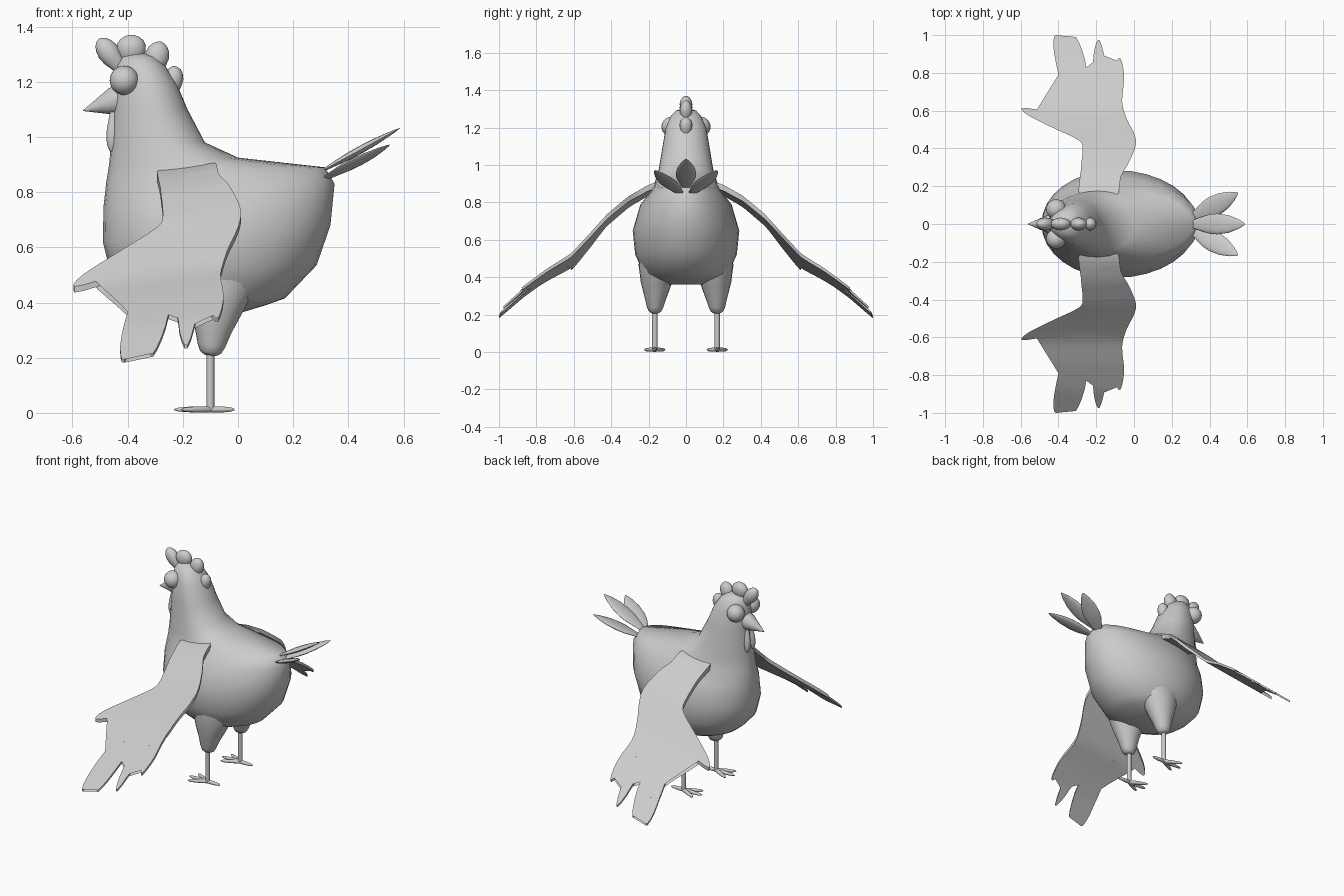
import bpy, bmesh, math
from mathutils import Vector

if "Cube" in bpy.data.objects:
    bpy.data.objects.remove(bpy.data.objects["Cube"])


def finish(name, bm, angle=50):
    bmesh.ops.recalc_face_normals(bm, faces=bm.faces)
    me = bpy.data.meshes.new(name)
    bm.to_mesh(me)
    bm.free()
    ob = bpy.data.objects.new(name, me)
    bpy.context.collection.objects.link(ob)
    bpy.ops.object.select_all(action='DESELECT')
    ob.select_set(True)
    bpy.context.view_layer.objects.active = ob
    bpy.ops.object.shade_smooth_by_angle(angle=math.radians(angle))
    return ob


def loft(name, rings, angle=50):
    bm = bmesh.new()
    vs = [[bm.verts.new(p) for p in r] for r in rings]
    n = len(vs[0])
    for a, b in zip(vs, vs[1:]):
        for i in range(n):
            j = (i + 1) % n
            bm.faces.new((a[i], a[j], b[j], b[i]))
    bm.faces.new(vs[0])
    bm.faces.new(vs[-1])
    return finish(name, bm, angle)


def spindle(name, a, b, side, profile, n=16):
    """Elliptical rings (t, half width, half thickness) from a to b."""
    a, b, side = Vector(a), Vector(b), Vector(side)
    d = b - a
    axis = d.normalized()
    w = (side - axis * side.dot(axis)).normalized()
    h = axis.cross(w)
    angs = [2 * math.pi * i / n for i in range(n)]
    return loft(name, [[a + d * t + w * (p * math.cos(k)) + h * (q * math.sin(k)) for k in angs]
                       for t, p, q in profile])


def scaled(shape, w, h):
    return [(t, s * w, s * h) for t, s in shape]


LOBE = [(0, .5), (.15, .65), (.4, .93), (.6, 1), (.78, .87), (.9, .62), (.97, .33), (1, .05)]
LEAF = [(0, .3), (.15, .6), (.35, .93), (.5, 1), (.7, .85), (.87, .5), (.96, .22), (1, .03)]

# body and neck: z front, z back, x front, x widest, x back, half width
sections = [
    (.36, .36, -.26, -.12, .00, .12), (.40, .39, -.35, -.10, .10, .19),
    (.44, .415, -.40, -.10, .17, .23), (.51, .535, -.462, -.10, .285, .272),
    (.62, .68, -.49, -.10, .335, .285), (.75, .83, -.487, -.12, .35, .245),
    (.84, .89, -.477, -.15, .315, .185), (.90, .925, -.467, -.22, .00, .165),
    (.98, .98, -.46, -.26, -.12, .145), (1.1, 1.1, -.452, -.30, -.183, .125),
    (1.2, 1.2, -.45, -.32, -.225, .108), (1.26, 1.26, -.44, -.34, -.265, .082),
    (1.29, 1.29, -.42, -.35, -.30, .055), (1.302, 1.302, -.39, -.36, -.335, .02)]
rings = []
for zf, zb, xf, xc, xb, w in sections:
    ring = []
    for i in range(32):
        c, s = math.cos(math.pi * i / 16), math.sin(math.pi * i / 16)
        x = xc + c * ((xb - xc) if c > 0 else (xc - xf))
        ring.append((x, w * s, zf + (zb - zf) * (x - xf) / (xb - xf)))
    rings.append(ring)
loft("body", rings, 60)

# beak
spindle("beak", (-.42, 0, 1.138), (-.562, 0, 1.095), (0, 1, 0),
        [(0, .055, .058), (.25, .048, .05), (.55, .03, .03), (.8, .014, .014), (1, .001, .001)])

# comb lobes: base, tip, half length-wise width
comb = [((-.42, 1.24), (-.505, 1.355), .04), ((-.38, 1.26), (-.393, 1.37), .054),
        ((-.315, 1.22), (-.278, 1.345), .044), ((-.24, 1.15), (-.228, 1.257), .035)]
for i, ((x0, z0), (x1, z1), w) in enumerate(comb):
    spindle(f"comb_lobe_{i}", (x0, 0, z0), (x1, 0, z1), (1, 0, 0), scaled(LOBE, w, .034))

# tail feathers
for i, s in enumerate((0, 1, -1)):
    a, b = ((.30, 0, .875), (.587, 0, 1.032)) if s == 0 else ((.30, s * .025, .842), (.55, s * .165, .972))
    spindle(f"tail_feather_{i}", a, b, (0, 1, 0) if s == 0 else (-.5, s * .87, 0),
            scaled(LEAF, .055, .014))

# wing outline seen from above, trailing edge round to leading edge
outline = [(-.10, .14), (-.07, .25), (-.025, .33), (.01, .42), (0, .48), (-.04, .56), (-.063, .65),
           (-.052, .78), (-.072, .877), (-.10, .84), (-.132, .715), (-.147, .72), (-.148, .84),
           (-.183, .975), (-.212, .91), (-.225, .74), (-.24, .74), (-.262, .88), (-.308, .99),
           (-.325, .92), (-.31, .74), (-.33, .74), (-.368, .90), (-.413, 1.0), (-.427, .94),
           (-.40, .79), (-.365, .66), (-.372, .585), (-.47, .598), (-.592, .615), (-.56, .575),
           (-.42, .505), (-.295, .445), (-.272, .40), (-.282, .28), (-.28, .14)]
drop = [(.1, .88), (.2, .85), (.3, .79), (.42, .685), (.5, .60), (.615, .485), (.735, .41), (.875, .31), (1.02, .185)]


def wing_height(x, y):
    for (y0, z0), (y1, z1) in zip(drop, drop[1:]):
        if y <= y1:
            break
    return z0 + (z1 - z0) * (y - y0) / (y1 - y0) + .13 * (x + .3)


def rounded(pts, steps=3):
    out, n = [], len(pts)
    for i in range(n):
        a, b, c, d = (Vector(pts[(i + k) % n]) for k in (-1, 0, 1, 2))
        for k in range(steps):
            t = k / steps
            out.append(b + .5 * t * (c - a + t * (2 * a - 5 * b + 4 * c - d + t * (3 * (b - c) + d - a))))
    return out


for s, tag in ((1, "left"), (-1, "right")):
    # wing
    bm = bmesh.new()
    bm.faces.new([bm.verts.new((p.x, p.y, 0)) for p in rounded(outline)])
    bmesh.ops.triangulate(bm, faces=bm.faces[:])
    for k in range(1, 20):
        bmesh.ops.bisect_plane(bm, geom=bm.verts[:] + bm.edges[:] + bm.faces[:],
                               plane_co=(0, .14 + k * .043, 0), plane_no=(0, 1, 0))
    new = bmesh.ops.extrude_face_region(bm, geom=bm.faces[:])["geom"]
    top = {v for v in new if isinstance(v, bmesh.types.BMVert)}
    for v in bm.verts:
        half = .016 - .010 * max(0, v.co.y - .2) / .8
        v.co.z = wing_height(v.co.x, v.co.y) + (half if v in top else -half)
        v.co.y *= s
    finish(f"wing_{tag}", bm, 40)

    # eye
    bm = bmesh.new()
    bmesh.ops.create_uvsphere(bm, u_segments=24, v_segments=14, radius=.053)
    bmesh.ops.translate(bm, verts=bm.verts, vec=(-.412, s * .078, 1.205))
    finish(f"eye_{tag}", bm)

    # wattle
    spindle(f"wattle_{tag}", (-.452, s * .02, 1.09), (-.456, s * .028, .943), (1, 0, 0),
            scaled(LOBE, .023, .02))

    # thigh, shank and toes
    y = s * .167
    spindle(f"thigh_{tag}", (-.06, s * .15, .56), (-.1, y, .208), (1, 0, 0),
            [(0, .15, .10), (.3, .13, .098), (.55, .095, .082), (.75, .066, .06), (.9, .05, .045),
             (.97, .038, .035), (1, .02, .02)], 20)
    spindle(f"shank_{tag}", (-.1, y, .24), (-.1, y, .01), (1, 0, 0), [(0, .014, .014), (1, .014, .014)])
    for i, (dx, dy) in enumerate(((-.132, 0), (-.105, .055), (-.105, -.055), (.088, 0))):
        spindle(f"toe_{tag}_{i}", (-.1 - dx * .12, y - dy * .12, .013), (-.1 + dx, y + dy, .012),
                (-dy, dx, 0), scaled([(0, .6), (.15, 1), (.6, .9), (.88, .65), (1, .15)], .013, .012), 10)
